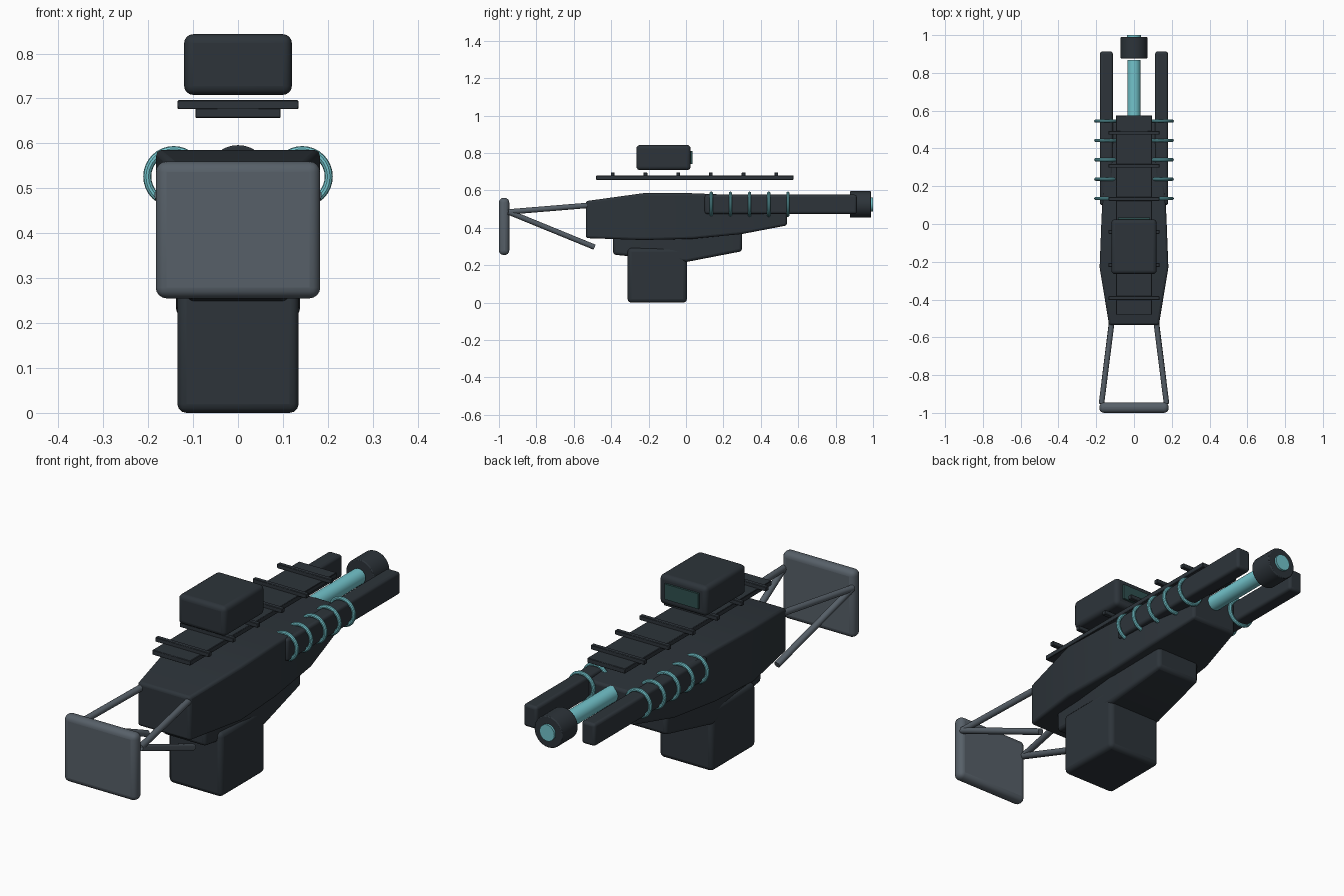
import bpy, bmesh, math
from mathutils import Vector

if "Cube" in bpy.data.objects:
    bpy.data.objects.remove(bpy.data.objects["Cube"])


def material(name, rgb):
    m = bpy.data.materials.new(name)
    m.diffuse_color = (*rgb, 1)
    m.use_nodes = True
    m.node_tree.nodes["Principled BSDF"].inputs["Base Color"].default_value = m.diffuse_color
    return m


CHARCOAL = material("charcoal", (0.026, 0.034, 0.042))
GREY = material("slate grey", (0.095, 0.117, 0.140))
CYAN = material("pale cyan", (0.17, 0.55, 0.60))
SCREEN = material("dark teal", (0.028, 0.080, 0.078))


def finish(name, bm, mat, bevel=0.0, segments=3):
    bmesh.ops.recalc_face_normals(bm, faces=bm.faces)
    mesh = bpy.data.meshes.new(name)
    bm.to_mesh(mesh)
    bm.free()
    ob = bpy.data.objects.new(name, mesh)
    bpy.context.collection.objects.link(ob)
    mesh.materials.append(mat)
    if bevel:
        mod = ob.modifiers.new("rounded edges", 'BEVEL')
        mod.width, mod.segments = bevel, segments
        mod.limit_method, mod.angle_limit = 'ANGLE', math.radians(40)
    bpy.ops.object.select_all(action='DESELECT')
    ob.select_set(True)
    bpy.context.view_layer.objects.active = ob
    bpy.ops.object.shade_smooth_by_angle(angle=math.radians(35))
    return ob


def loft(name, stations, mat, bevel=0.0, segments=3, x=0.0):
    """Rectangular sections along y: (y, half width, bottom z, top z)."""
    bm = bmesh.new()
    rings = [[bm.verts.new((x + sx * w, y, z)) for sx, z in
              ((-1, lo), (1, lo), (1, hi), (-1, hi))] for y, w, lo, hi in stations]
    for a, b in zip(rings, rings[1:]):
        for i in range(4):
            j = (i + 1) % 4
            bm.faces.new((a[i], a[j], b[j], b[i]))
    bm.faces.new(rings[0])
    bm.faces.new(rings[-1])
    return finish(name, bm, mat, bevel, segments)


def box(name, half_w, y0, y1, z0, z1, mat, bevel=0.0, segments=3, x=0.0):
    return loft(name, [(y0, half_w, z0, z1), (y1, half_w, z0, z1)], mat, bevel, segments, x)


def rod(name, start, end, radius, mat, sides=32, bevel=0.0):
    a, b = Vector(start), Vector(end)
    bm = bmesh.new()
    bmesh.ops.create_cone(bm, cap_ends=True, segments=sides, radius1=radius,
                          radius2=radius, depth=(b - a).length)
    rot = (b - a).to_track_quat('Z', 'Y')
    for v in bm.verts:
        v.co = rot @ v.co + (a + b) / 2
    return finish(name, bm, mat, bevel, 2)


def coil(name, x, y, z, major, minor, mat, n=32, m=10):
    """Ring around the y axis."""
    bm = bmesh.new()
    grid = []
    for i in range(n):
        t = math.tau * i / n
        row = []
        for j in range(m):
            p = math.tau * j / m
            r = major + minor * math.cos(p)
            row.append(bm.verts.new((x + r * math.cos(t), y + minor * math.sin(p),
                                     z + r * math.sin(t))))
        grid.append(row)
    for i in range(n):
        for j in range(m):
            k, l = (i + 1) % n, (j + 1) % m
            bm.faces.new((grid[i][j], grid[k][j], grid[k][l], grid[i][l]))
    return finish(name, bm, mat)


# Main body and underside
loft("receiver", [(-0.535, 0.132, 0.345, 0.543), (-0.23, 0.182, 0.335, 0.585),
                  (0.03, 0.172, 0.341, 0.585), (0.30, 0.158, 0.367, 0.574),
                  (0.54, 0.115, 0.413, 0.56)], CHARCOAL, 0.012)
loft("lower_housing", [(-0.39, 0.108, 0.257, 0.37), (0.0, 0.138, 0.217, 0.37),
                       (0.30, 0.11, 0.275, 0.38)], CHARCOAL, 0.015)
box("magazine", 0.135, -0.312, 0.005, 0.0, 0.292, CHARCOAL, 0.02)

# Barrel and muzzle
rod("barrel", (0, 0.45, 0.525), (0, 0.868, 0.525), 0.035, CYAN)
rod("muzzle", (0, 0.877, 0.525), (0, 0.99, 0.525), 0.071, CHARCOAL, bevel=0.004)
rod("muzzle_core", (0, 0.96, 0.525), (0, 1.0, 0.525), 0.037, CYAN)

# Stock plate
box("stock_plate", 0.183, -1.0, -0.945, 0.255, 0.56, GREY, 0.024, 4)

# Mirrored side parts
for side, s in (("left", -1), ("right", 1)):
    box(f"{side}_side_rail", 0.034, 0.10, 0.913, 0.475, 0.577, CHARCOAL, 0.012, x=s * 0.146)
    for i in range(5):
        coil(f"{side}_coil_{i + 1}", s * 0.143, 0.135 + i * 0.1025, 0.526, 0.059, 0.009, CYAN)
    joint = (s * 0.172, -0.95, 0.485)
    rod(f"{side}_upper_strut", joint, (s * 0.115, -0.50, 0.522), 0.0145, GREY, 16)
    rod(f"{side}_lower_strut", joint, (s * 0.115, -0.49, 0.297), 0.0145, GREY, 16)

# Top rail with cross bars
box("top_rail", 0.095, -0.48, 0.575, 0.657, 0.679, CHARCOAL, 0.002, 1)
for i in range(6):
    y = -0.392 + i * 0.175
    box(f"rail_bar_{i + 1}", 0.135, y - 0.01, y + 0.01, 0.676, 0.696, CHARCOAL, 0.002, 1)

# Sight with rear screen
box("sight_housing", 0.12, -0.265, 0.025, 0.708, 0.843, CHARCOAL, 0.02, 4)
box("sight_screen", 0.085, 0.025, 0.034, 0.742, 0.812, SCREEN)
